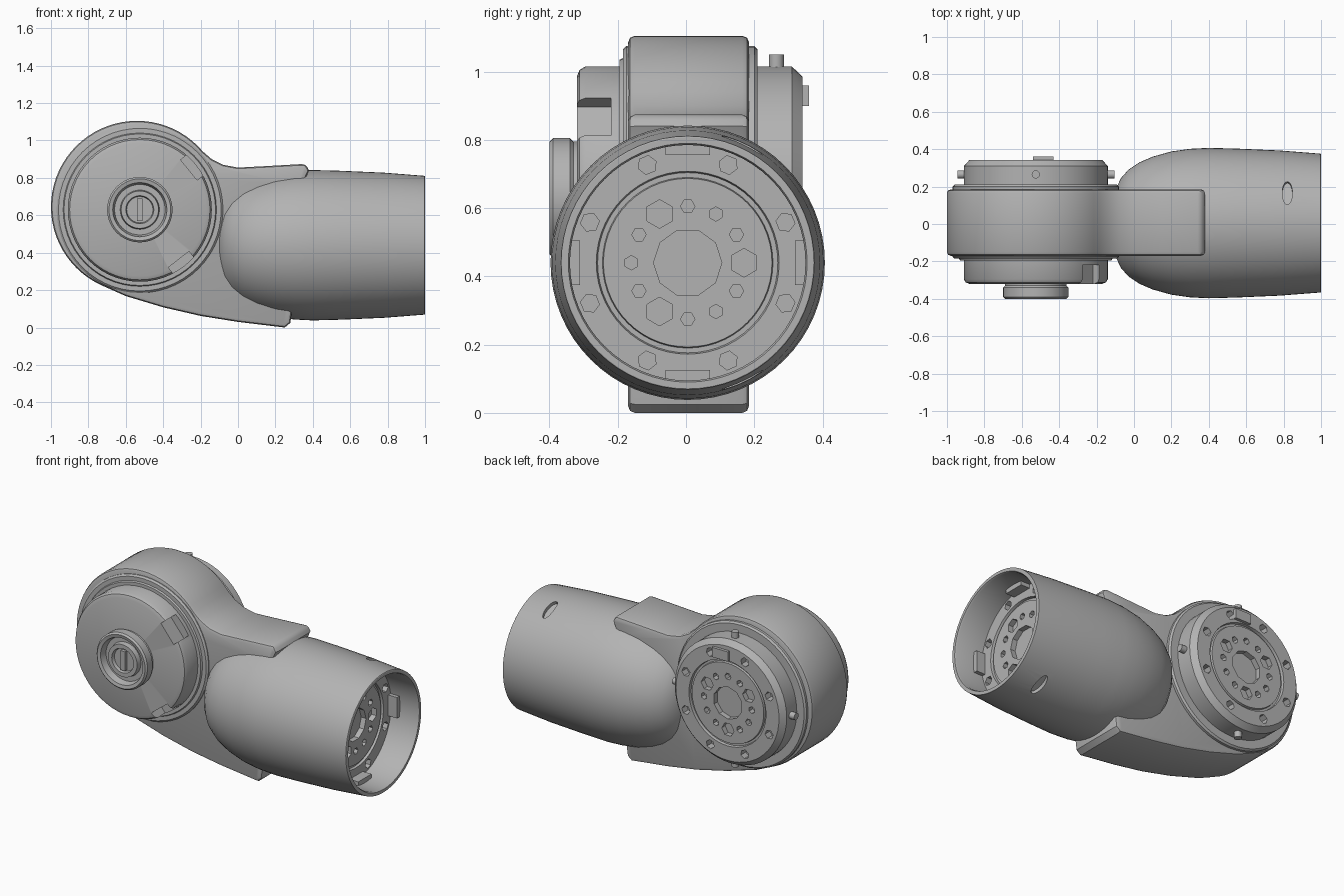
import bpy, bmesh
from math import radians, cos, sin, pi
from mathutils import Matrix, Vector

if "Cube" in bpy.data.objects:
    bpy.data.objects.remove(bpy.data.objects["Cube"], do_unlink=True)

metal = bpy.data.materials.new("grey_metal")
metal.use_nodes = True
GREY = (0.45, 0.45, 0.45, 1)
metal.diffuse_color = GREY
metal.node_tree.nodes["Principled BSDF"].inputs["Base Color"].default_value = GREY

# Frames whose local z runs along the joint axis (y) and the tube axis (x)
HUB = Matrix.Translation((-0.525, 0, 0.63)) @ Matrix.Rotation(radians(-90), 4, 'X')
TUBE = Matrix.Translation((0, 0.005, 0.44)) @ Matrix.Rotation(radians(90), 4, 'Y')


def finish(bm, name):
    bmesh.ops.recalc_face_normals(bm, faces=bm.faces)
    mesh = bpy.data.meshes.new(name)
    bm.to_mesh(mesh)
    bm.free()
    mesh.materials.append(metal)
    ob = bpy.data.objects.new(name, mesh)
    bpy.context.collection.objects.link(ob)
    return ob


def activate(ob):
    bpy.ops.object.select_all(action='DESELECT')
    ob.select_set(True)
    bpy.context.view_layer.objects.active = ob


def smooth(ob, angle=32):
    activate(ob)
    bpy.ops.object.shade_smooth_by_angle(angle=radians(angle))


def lathe(name, profile, frame, segments=56):
    """Spin (radius, height) points around the frame's z axis."""
    bm = bmesh.new()
    verts = [bm.verts.new((r, 0, h)) for r, h in profile]
    edges = [bm.edges.new(pair) for pair in zip(verts, verts[1:])]
    bmesh.ops.spin(bm, geom=verts + edges, cent=(0, 0, 0), axis=(0, 0, 1),
                   angle=2 * pi, steps=segments)
    bmesh.ops.remove_doubles(bm, verts=bm.verts, dist=0.0005)
    bm.transform(frame)
    return finish(bm, name)


def cut(ob, cutter):
    mod = ob.modifiers.new("cut", 'BOOLEAN')
    mod.operation = 'DIFFERENCE'
    mod.solver = 'EXACT'
    mod.object = cutter
    activate(ob)
    bpy.ops.object.modifier_apply(modifier=mod.name)
    bpy.data.objects.remove(cutter, do_unlink=True)


def rod(bm, matrix, radius, depth, sides):
    bmesh.ops.create_cone(bm, cap_ends=True, segments=sides, radius1=radius,
                          radius2=radius, depth=depth, matrix=matrix)


def box(bm, matrix, size):
    bmesh.ops.create_cube(bm, size=1, matrix=matrix @ Matrix.Diagonal((*size, 1)))


def polar(angle, radius, height):
    return Matrix.Rotation(radians(angle), 4, 'Z') @ Matrix.Translation((radius, 0, height))


def bolt_pattern(frame, height):
    """Holes of a bolted flange: outer ring, inner ring and centre bore."""
    bm = bmesh.new()
    for i in range(8):
        rod(bm, frame @ polar(22.5 + 45 * i, 0.31, height), 0.028, 0.1, 6)
    for i in range(12):
        big = i % 4 == 3
        rod(bm, frame @ polar(30 * i, 0.165, height), 0.042 if big else 0.021, 0.08, 6)
    rod(bm, frame @ polar(0, 0, height), 0.1, 0.08, 10)
    cutter = finish(bm, "bolt_cutter")
    cutter.hide_render = True
    return cutter


# Joint housing and tapering neck: one side profile, extruded across y
outline = [(-0.54 + 0.46 * cos(radians(a)), 0.645 + 0.46 * sin(radians(a)))
           for a in range(40, 246, 5)]
outline += [(-0.6, 0.168), (-0.4, 0.108), (-0.2, 0.062), (0, 0.03), (0.25, 0),
            (0.28, 0.025), (0.29, 0.1), (0.34, 0.75), (0.38, 0.84), (0.36, 0.875),
            (0.15, 0.863), (0, 0.855), (-0.08, 0.87), (-0.14, 0.9)]
bm = bmesh.new()
face = bm.faces.new([bm.verts.new((x, -0.17, z)) for x, z in outline])
new = bmesh.ops.extrude_face_region(bm, geom=[face])["geom"]
bmesh.ops.translate(bm, vec=(0, 0.355, 0),
                    verts=[v for v in new if isinstance(v, bmesh.types.BMVert)])
housing = finish(bm, "joint_housing")
bevel = housing.modifiers.new("soft_edges", 'BEVEL')
bevel.width = 0.02
bevel.segments = 2
bevel.limit_method = 'ANGLE'
bevel.angle_limit = radians(60)
activate(housing)
bpy.ops.object.modifier_apply(modifier=bevel.name)
smooth(housing)

# Flange rings on both sides of the housing
smooth(lathe("housing_flange", [(0, -0.195), (0.405, -0.195), (0.41, -0.185), (0.435, -0.185),
                                (0.445, -0.175), (0.445, 0.2), (0.435, 0.21), (0, 0.21)], HUB))

# Front cap with two notches in its rim
front_cap = lathe("front_cap", [(0, -0.32), (0.355, -0.32), (0.375, -0.312), (0.385, -0.295),
                                (0.385, -0.15), (0, -0.15)], HUB)
bm = bmesh.new()
for angle in (-39, 52):
    box(bm, HUB @ polar(angle, 0.375, -0.28), (0.075, 0.14, 0.12))
notches = finish(bm, "notch_cutter")
notches.hide_render = True
cut(front_cap, notches)
smooth(front_cap)

# Front connector boss with a stepped socket
smooth(lathe("connector_boss", [(0, -0.365), (0.07, -0.365), (0.075, -0.385), (0.1, -0.385),
                                (0.105, -0.355), (0.135, -0.355), (0.145, -0.395),
                                (0.165, -0.4), (0.175, -0.39), (0.175, -0.34),
                                (0.165, -0.33), (0.165, -0.3), (0, -0.3)], HUB, 40))
bm = bmesh.new()
box(bm, HUB @ Matrix.Translation((0, 0, -0.37)), (0.03, 0.12, 0.03))
finish(bm, "connector_key")

# Back cap: bolted flange with a groove between ring and disc
back_cap = lathe("back_cap", [(0, 0.15), (0.385, 0.15), (0.385, 0.31), (0.355, 0.342),
                              (0.265, 0.342), (0.262, 0.325), (0.25, 0.325), (0.247, 0.338),
                              (0, 0.338)], HUB)
cut(back_cap, bolt_pattern(HUB, 0.345))
smooth(back_cap)

# Radial pins and locating key on the back cap
bm = bmesh.new()
for i in range(4):
    rod(bm, HUB @ polar(90 * i, 0.385, 0.265) @ Matrix.Rotation(radians(90), 4, 'Y'),
        0.022, 0.07, 12)
smooth(finish(bm, "radial_pins"))
bm = bmesh.new()
box(bm, Matrix.Translation((-0.485, 0.335, 0.93)), (0.11, 0.05, 0.06))
finish(bm, "locating_key")

# Arm tube: domed at the joint, hollow at the open end
tube = lathe("arm_tube", [(0, -0.115), (0.1, -0.112), (0.18, -0.098), (0.24, -0.07),
                          (0.285, -0.03), (0.325, 0.03), (0.355, 0.1), (0.383, 0.2),
                          (0.397, 0.3), (0.402, 0.4), (0.398, 0.55), (0.388, 0.78),
                          (0.371, 0.998), (0.368, 1), (0.35, 1), (0.345, 0.99),
                          (0.345, 0.76), (0, 0.76)], TUBE, 64)
bm = bmesh.new()
for angle in (25, 155):
    place = TUBE @ polar(180 - angle, 0.385, 0.82)
    rod(bm, place @ Matrix.Rotation(radians(90), 4, 'Y') @ Matrix.Diagonal((0.4, 1, 1, 1)),
        0.068, 0.05, 20)
slots = finish(bm, "slot_cutter")
slots.hide_render = True
cut(tube, slots)
smooth(tube)

# Bolted flange set inside the open end
plate = lathe("tool_flange", [(0, 0.74), (0.35, 0.74), (0.35, 0.81), (0.268, 0.81),
                              (0.264, 0.795), (0.25, 0.795), (0.247, 0.808), (0, 0.808)], TUBE)
cut(plate, bolt_pattern(TUBE, 0.815))
smooth(plate)

# Clamp blocks around the inside wall
bm = bmesh.new()
for i in range(4):
    box(bm, TUBE @ polar(90 * i, 0.335, 0.835), (0.04, 0.13, 0.07))
finish(bm, "clamp_blocks")
